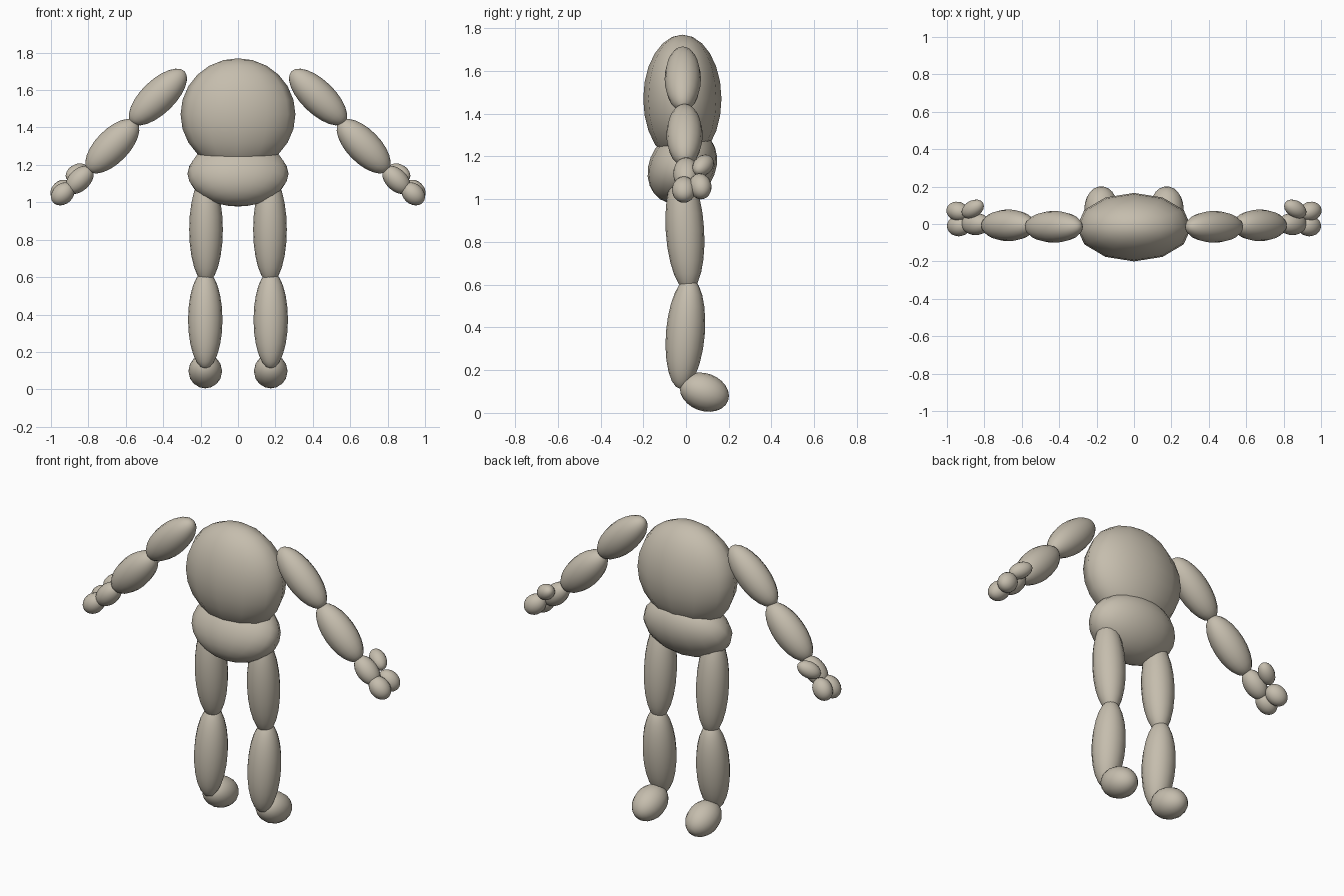
import bpy
import math
from mathutils import Vector

if "Cube" in bpy.data.objects:
    bpy.data.objects.remove(bpy.data.objects["Cube"])

clay = bpy.data.materials.new("warm_grey_clay")
clay.diffuse_color = (0.56, 0.51, 0.42, 1.0)
clay.use_nodes = True
clay.node_tree.nodes["Principled BSDF"].inputs["Base Color"].default_value = clay.diffuse_color


def ellipsoid(name, centre, radii, axis=(0, 0, 1), segments=16, rings=12):
    """Smooth ellipsoid whose local z radius points along axis."""
    bpy.ops.mesh.primitive_uv_sphere_add(segments=segments, ring_count=rings, radius=1)
    ob = bpy.context.object
    ob.name = name
    ob.data.materials.append(clay)
    ob.scale = radii
    ob.location = centre
    direction = Vector(axis).normalized()
    # keep the local x axis close to the world x axis for upright parts
    if abs(direction.x) < 1e-6:
        ob.rotation_euler = (-math.atan2(direction.y, direction.z), 0, 0)
    else:
        ob.rotation_euler = direction.to_track_quat('Z', 'Y').to_euler()
    bpy.ops.object.shade_smooth()
    return ob


# Body
ellipsoid("chest", (0, -0.017, 1.47), (0.307, 0.183, 0.30), segments=12)
ellipsoid("pelvis", (0, -0.017, 1.153), (0.27, 0.152, 0.185), (0, 0.56, 0.83))

# Limb parts for one side: name, centre, radii, long axis
parts = [
    ("upper_arm", (0.428, -0.015, 1.563), (0.085, 0.09, 0.198), (0.285, 0, -0.275)),
    ("forearm", (0.672, -0.007, 1.30), (0.085, 0.09, 0.185), (0.28, 0, -0.285)),
    ("palm", (0.847, 0.0, 1.12), (0.06, 0.058, 0.09), (0.1, 0, -0.1)),
    ("front_finger", (0.937, -0.01, 1.045), (0.056, 0.055, 0.069), (0.1, 0, -0.09)),
    ("rear_finger", (0.942, 0.067, 1.06), (0.052, 0.056, 0.066), (0.1, 0.03, -0.09)),
    ("thumb", (0.862, 0.08, 1.158), (0.045, 0.045, 0.068), (-0.1, 0.06, 0.06)),
    ("thigh", (0.171, -0.005, 0.855), (0.09, 0.09, 0.287), (0, -0.06, 1)),
    ("shin", (0.175, -0.003, 0.372), (0.092, 0.091, 0.262), (0, 0.08, 1)),
    ("foot", (0.175, 0.086, 0.097), (0.09, 0.088, 0.118), (0, 0.94, -0.34)),
]

# Build both sides
for side, s in (("left", 1), ("right", -1)):
    for name, c, radii, a in parts:
        ellipsoid(f"{side}_{name}", (s * c[0], c[1], c[2]), radii, (s * a[0], a[1], a[2]))
